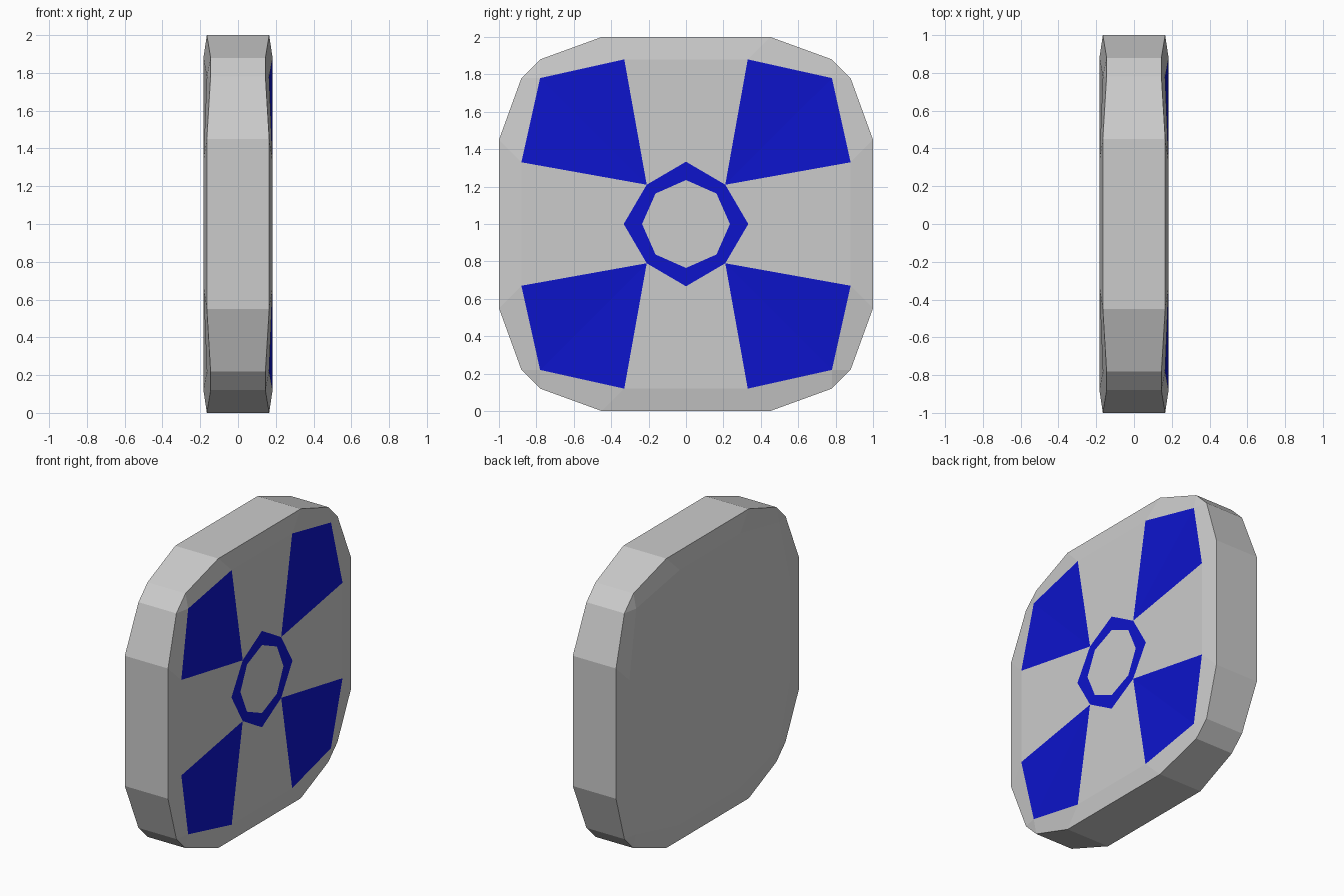
import bpy
import bmesh

if "Cube" in bpy.data.objects:
    bpy.data.objects.remove(bpy.data.objects["Cube"])

FACE = 0.183  # half thickness at the flat centre


def turn(p, k):
    """Rotate a point by k quarter turns about the x axis."""
    x, y, z = p
    for _ in range(k):
        y, z = -z, y
    return (x, y, z)


def spin(faces):
    return [[turn(p, k) for p in f] for k in range(4) for f in faces]


def mirror(faces):
    return [[(-x, y, z) for x, y, z in reversed(f)] for f in faces]


def make(name, faces, mat=None):
    bm = bmesh.new()
    for f in faces:
        bm.faces.new([bm.verts.new((x, y, z + 1)) for x, y, z in f])
    bmesh.ops.remove_doubles(bm, verts=bm.verts, dist=1e-4)
    me = bpy.data.meshes.new(name)
    bm.to_mesh(me)
    bm.free()
    ob = bpy.data.objects.new(name, me)
    bpy.context.collection.objects.link(ob)
    if mat:
        me.materials.append(mat)
    return ob


# Key points of one quarter: rim, face edge, outer and inner octagon
r1, r2, r3, r4 = (.165, 1, .45), (.145, .88, .78), (.145, .78, .88), (.165, .45, 1)
r0, r5 = turn(r4, 3), turn(r1, 1)
e1, e2, e3 = (FACE, .88, .33), (.165, .78, .78), (FACE, .33, .88)
e4 = turn(e1, 1)
o1, o2, o3 = (FACE, .333, 0), (FACE, .21, .21), (FACE, 0, .333)
o4 = turn(o2, 1)
i1, i2, i3 = (FACE, .235, 0), (FACE, .163, .163), (FACE, 0, .235)

# Faces of one side, repeated four times around the centre
wedge = spin([[o2, e1, e2], [o2, e2, e3]])
ring = spin([[i1, o1, o2, i2], [i2, o2, o3, i3]])
hub = [[p for k in range(4) for p in (turn(i1, k), turn(i2, k))]]
arms = spin([[o3, o2, e3, e4, o4]])
bevel = spin([[r1, r2, e2, e1], [r2, r3, e2], [r3, r4, e3, e2], [r4, r5, e4, e3]])

# Outer edge band joining both sides
band = []
for a, b in ((r1, r2), (r2, r3), (r3, r4), (r4, r5)):
    flip = lambda p: (-p[0], p[1], p[2])
    band.append([a, flip(a), flip(b), b])
band = spin(band)

blue = bpy.data.materials.new("blue")
blue.diffuse_color = (0.004, 0.007, 0.6, 1)
blue.use_nodes = True
blue.node_tree.nodes["Principled BSDF"].inputs["Base Color"].default_value = blue.diffuse_color

# Grey body with plain back, blue panels and blue ring in the front
side = hub + arms + bevel
make("body", side + band + mirror(side + wedge + ring))
make("corner_panels", wedge, blue)
make("centre_ring", ring, blue)
